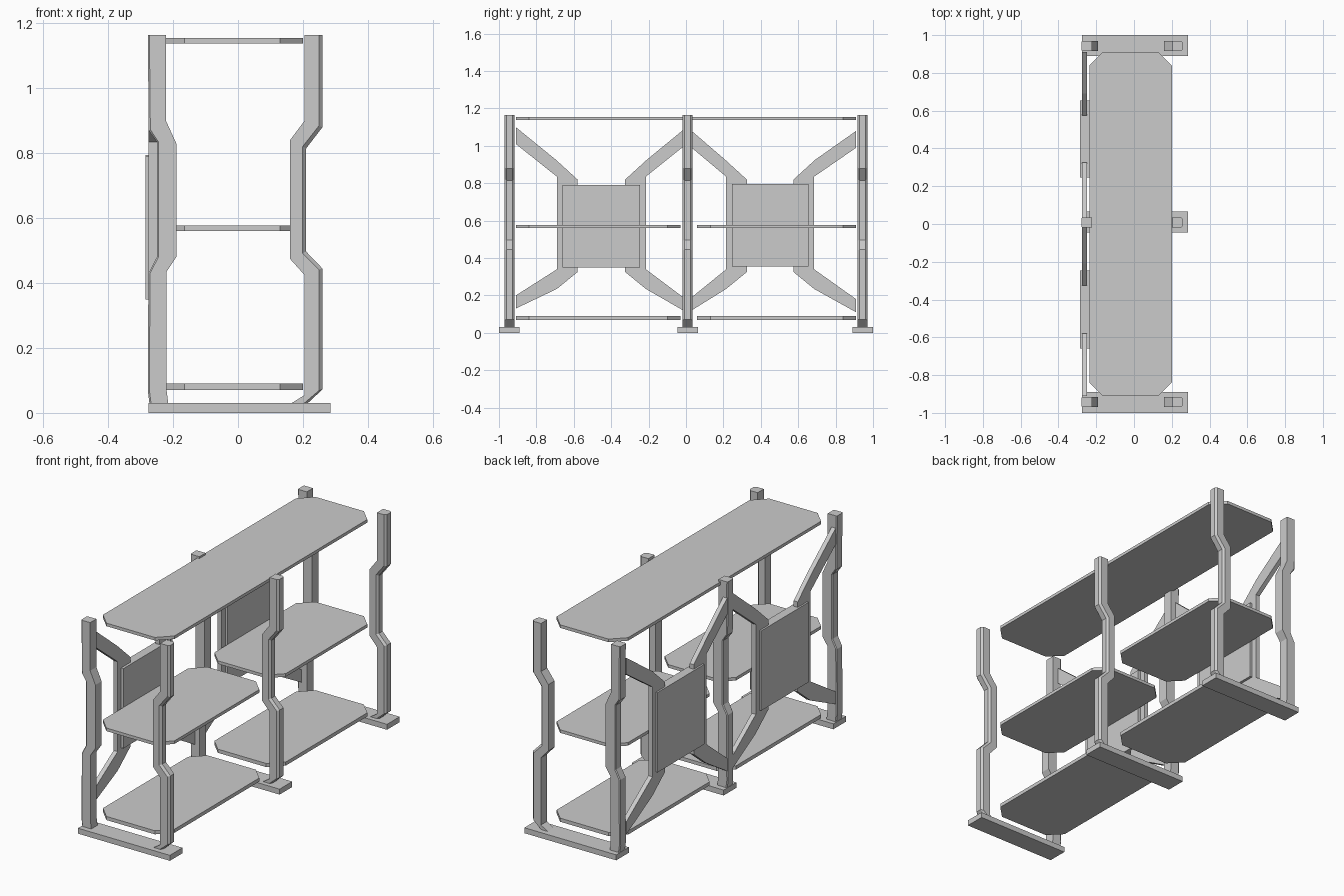
import bpy, bmesh
from mathutils import Vector

if "Cube" in bpy.data.objects:
    bpy.data.objects.remove(bpy.data.objects["Cube"])

grey = bpy.data.materials.new("light_grey")
grey.use_nodes = True
colour = (0.6, 0.6, 0.6, 1)
grey.diffuse_color = colour
grey.node_tree.nodes["Principled BSDF"].inputs["Base Color"].default_value = colour


def finish(name, bm):
    bmesh.ops.recalc_face_normals(bm, faces=bm.faces)
    mesh = bpy.data.meshes.new(name)
    bm.to_mesh(mesh)
    bm.free()
    mesh.materials.append(grey)
    obj = bpy.data.objects.new(name, mesh)
    bpy.context.collection.objects.link(obj)
    return obj


def loft(name, rings):
    """Skin a list of equal closed rings and cap both ends."""
    bm = bmesh.new()
    loops = [[bm.verts.new(p) for p in ring] for ring in rings]
    n = len(loops[0])
    for a, b in zip(loops, loops[1:]):
        for i in range(n):
            j = (i + 1) % n
            bm.faces.new((a[i], a[j], b[j], b[i]))
    bm.faces.new(loops[0])
    bm.faces.new(loops[-1])
    return finish(name, bm)


def box(name, x0, x1, y0, y1, z0, z1):
    return loft(name, [[(x0, y0, z), (x1, y0, z), (x1, y1, z), (x0, y1, z)]
                       for z in (z0, z1)])


def shelf(name, y0, y1, z0, z1):
    """Board with four clipped corners."""
    x0, x1, c = -0.235, 0.2, 0.07
    outline = [(x0 + c, y0), (x1 - c, y0), (x1, y0 + c), (x1, y1 - c),
               (x1 - c, y1), (x0 + c, y1), (x0, y1 - c), (x0, y0 + c)]
    loft(name, [[(x, y, z) for x, y in outline] for z in (z0, z1)])


def post(name, y, levels, chamfer):
    """Bent post; levels hold inner x, inner z, outer x, outer z."""
    rings = []
    w = 0.027
    for xi, zi, xo, zo in levels:
        inner, outer = Vector((xi, y, zi)), Vector((xo, y, zo))
        neck = inner.lerp(outer, 1 - chamfer / abs(xo - xi))
        side, tip = Vector((0, w, 0)), Vector((0, w - chamfer, 0))
        rings.append([inner - side, neck - side, outer - tip,
                      outer + tip, neck + side, inner + side])
    loft(name, rings)


def arm(name, inner, outer, end, top, bottom):
    """Bracket strip from a post, along a panel edge, back to the post."""
    outline = [(end, top), (outer, 0.925), (inner, 0.82), (inner, 0.325),
               (outer, 0.235), (end, bottom), (end, bottom + 0.07),
               (outer, 0.34), (outer, 0.835), (end, top - 0.09)]
    # the upper and lower elbows reach past the panel edge
    step = 0.005 if outer > inner else -0.005
    outline[1] = (outer + step, 0.925)
    loft(name, [[(x, y, z) for y, z in outline] for x in (-0.275, -0.25)])


# Feet and posts
back_levels = [(-0.215, 0.03, -0.273, 0.03), (-0.22, 0.07, -0.278, 0.07),
               (-0.22, 0.435, -0.276, 0.43), (-0.19, 0.48, -0.25, 0.48),
               (-0.19, 0.83, -0.25, 0.835), (-0.222, 0.9, -0.275, 0.87),
               (-0.222, 1.165, -0.278, 1.165)]
front_levels = [(0.165, 0.03, 0.215, 0.03), (0.205, 0.055, 0.26, 0.072),
                (0.205, 0.425, 0.26, 0.445), (0.16, 0.475, 0.21, 0.497),
                (0.16, 0.84, 0.21, 0.815), (0.205, 0.9, 0.26, 0.88),
                (0.205, 1.165, 0.26, 1.165)]
for label, foot_y, post_y in (("front", -0.945, -0.943), ("middle", 0.01, 0.008),
                              ("back", 0.945, 0.943)):
    box(label + "_foot", -0.275, 0.285, foot_y - 0.055, foot_y + 0.055, 0, 0.03)
    post(label + "_right_post", post_y, back_levels, 0.005)
    post(label + "_left_post", post_y, front_levels, 0.011)

# Shelves
shelf("top_shelf", -0.91, 0.91, 1.138, 1.155)
for label, y0, y1 in (("front", -0.91, -0.03), ("back", 0.06, 0.91)):
    shelf(label + "_middle_shelf", y0, y1, 0.56, 0.577)
    shelf(label + "_bottom_shelf", y0, y1, 0.07, 0.09)

# Side panels and their bracket arms
box("front_panel", -0.285, -0.236, -0.66, -0.247, 0.35, 0.79)
box("back_panel", -0.285, -0.236, 0.247, 0.655, 0.355, 0.795)
arm("front_panel_outer_arm", -0.58, -0.69, -0.91, 1.1, 0.13)
arm("front_panel_inner_arm", -0.325, -0.215, -0.015, 1.085, 0.12)
arm("back_panel_inner_arm", 0.325, 0.245 - 0.03, 0.03, 1.08, 0.12)
arm("back_panel_outer_arm", 0.575, 0.685, 0.91, 1.08, 0.11)
